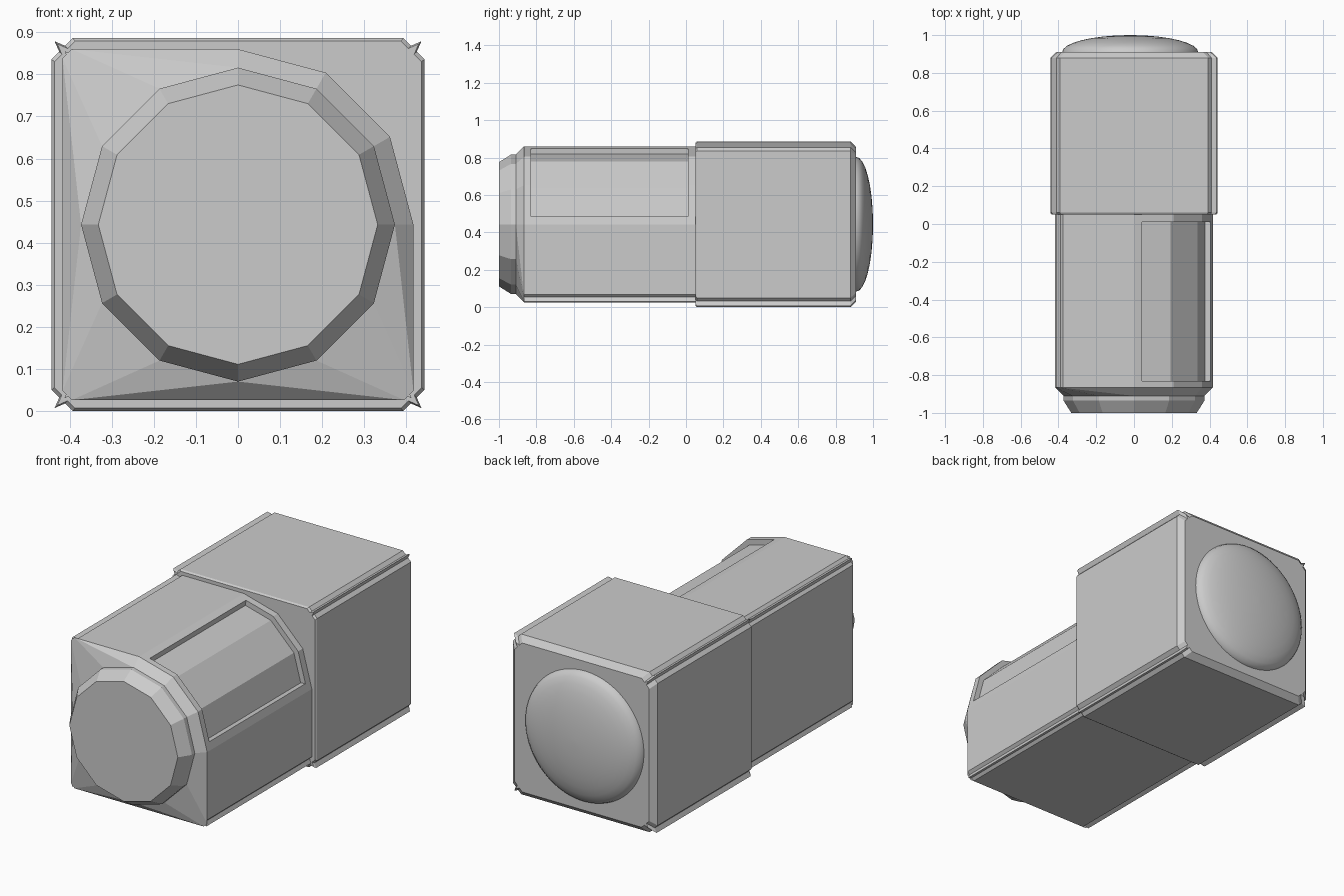
import bpy, bmesh
from math import sin, cos, radians, pi

old = bpy.data.objects.get("Cube")
if old:
    bpy.data.objects.remove(old, do_unlink=True)

MID = 0.443  # height of the long axis

grey = bpy.data.materials.new("plain_grey")
grey.use_nodes = True
shade = (0.6, 0.6, 0.6, 1)
grey.diffuse_color = shade
grey.node_tree.nodes["Principled BSDF"].inputs["Base Color"].default_value = shade


def finish(name, bm):
    bmesh.ops.recalc_face_normals(bm, faces=bm.faces)
    mesh = bpy.data.meshes.new(name)
    bm.to_mesh(mesh)
    bm.free()
    mesh.materials.append(grey)
    obj = bpy.data.objects.new(name, mesh)
    bpy.context.collection.objects.link(obj)
    return obj


def loft(name, rings, x_shift=0):
    """Skin a run of (section, y, scale) rings and cap both ends."""
    bm = bmesh.new()
    rows = [[bm.verts.new((x * s + x_shift, y, z * s + MID)) for x, z in section]
            for section, y, s in rings]
    for a, b in zip(rows, rows[1:]):
        for i in range(len(a)):
            j = (i + 1) % len(a)
            bm.faces.new((a[i], a[j], b[j], b[i]))
    bm.faces.new(rows[0])
    bm.faces.new(rows[-1])
    return finish(name, bm)


def arc(radius, first, last, step):
    return [(radius * cos(radians(a)), radius * sin(radians(a)))
            for a in range(first, last + 1, step)]


def corner(h, cut, groove, tip):
    """Corner with a ridge between two grooves, upper +x quadrant."""
    return [(h, h - cut), (h - groove, h - cut + groove), (h - tip, h - tip),
            (h - cut + groove, h - groove), (h - cut, h)]


def turn(points, quarter):
    c, s = cos(quarter * pi / 2), sin(quarter * pi / 2)
    return [(x * c - z * s, x * s + z * c) for x, z in points]


def around(points, quarters):
    return [p for q in quarters for p in turn(points, q)]


# Rear block with a chamfered back
rear = around(corner(0.443, 0.05, 0.018, 0.007), range(4))
loft("rear_block", [(rear, 0.05, 0.985), (rear, 0.06, 1), (rear, 0.88, 1), (rear, 0.91, 0.93)])

# Front block, rounded along its upper +x edge
rounded = arc(0.417, 0, 90, 30)
front = rounded + around(corner(0.417, 0.042, 0.014, 0.005), (1, 2, 3))
front_block = loft("front_block", [(front, -0.865, 1), (front, 0.06, 1)])


# Sunken panel in the rounded edge
def panel_line(radius):
    p = arc(radius, 0, 90, 30)
    mix = lambda a, b: tuple(u + (v - u) * 0.2 for u, v in zip(a, b))
    return [mix(p[0], p[1]), p[1], p[2], mix(p[3], p[2])]


panel = panel_line(0.387) + panel_line(0.46)[::-1]
cutter = loft("panel_cutter", [(panel, -0.83, 1), (panel, 0.01, 1)])
cutter.hide_render = True
cutter.hide_viewport = True
cut = front_block.modifiers.new("panel", "BOOLEAN")
cut.operation = "DIFFERENCE"
cut.solver = "EXACT"
cut.object = cutter

# Faceted shoulder from the front block to the round nose
bm = bmesh.new()
blunt = rounded + around([(0.417, 0.395), (0.395, 0.417)], (1, 2, 3))
for section, y in ((blunt, -0.865), (arc(0.373, 0, 330, 30), -0.91)):
    for x, z in section:
        bm.verts.new((x, y, z + MID))
bmesh.ops.convex_hull(bm, input=bm.verts)
finish("front_shoulder", bm)

# Twelve-sided nose
nose = arc(1, 0, 330, 30)
loft("nose", [(nose, -0.9, 0.373), (nose, -0.935, 0.373), (nose, -1, 0.332)])

# Smooth domed cap on the back
circle = arc(1, 0, 354, 6)
dome = [(circle, 0.9, 0.362), (circle, 0.91, 0.36)]
for step in range(1, 9):
    a = pi / 2 * step / 8.2
    dome.append((circle, 0.91 + 0.09 * sin(a), 0.36 * cos(a)))
back_dome = loft("back_dome", dome, -0.02)
back_dome.data.polygons.foreach_set("use_smooth", [True] * len(back_dome.data.polygons))
